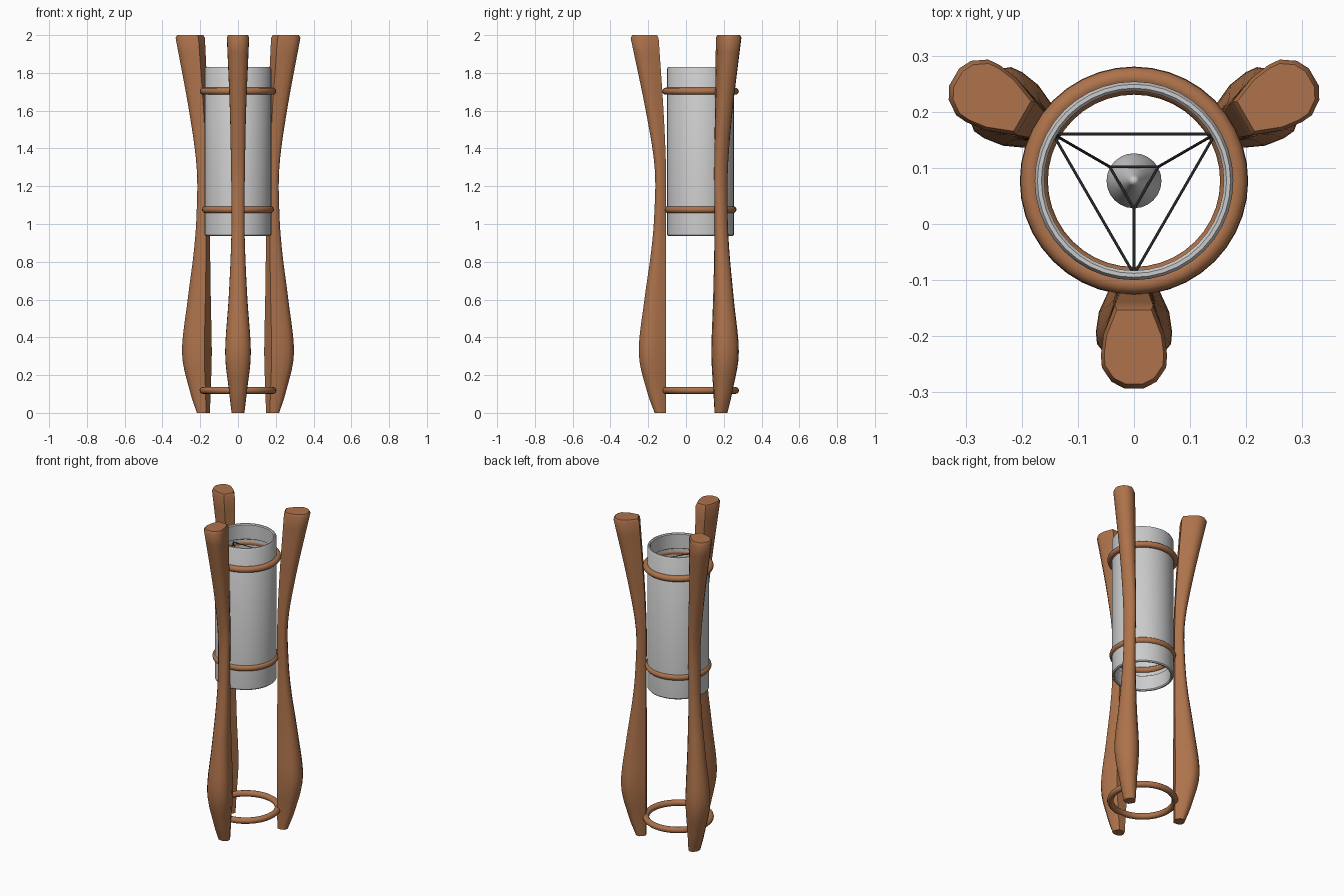
import bpy, bmesh, math
from mathutils import Vector

if "Cube" in bpy.data.objects:
    bpy.data.objects.remove(bpy.data.objects["Cube"])

CY = 0.077  # y of the common axis
wood = bpy.data.materials.new("wood")
wood.diffuse_color = (0.42, 0.17, 0.07, 1)
wood.use_nodes = True
wood.node_tree.nodes["Principled BSDF"].inputs["Base Color"].default_value = wood.diffuse_color
dark = bpy.data.materials.new("dark_wire")
dark.diffuse_color = (0.06, 0.06, 0.06, 1)
dark.use_nodes = True
dark.node_tree.nodes["Principled BSDF"].inputs["Base Color"].default_value = dark.diffuse_color


def finish(obj, mat=None, angle=35):
    if mat:
        obj.data.materials.append(mat)
    bpy.ops.object.select_all(action='DESELECT')
    obj.select_set(True)
    bpy.context.view_layer.objects.active = obj
    bpy.ops.object.shade_smooth_by_angle(angle=math.radians(angle))
    return obj


def mesh_object(name, bm):
    bmesh.ops.remove_doubles(bm, verts=bm.verts, dist=1e-5)
    bmesh.ops.recalc_face_normals(bm, faces=bm.faces)
    me = bpy.data.meshes.new(name)
    bm.to_mesh(me)
    bm.free()
    obj = bpy.data.objects.new(name, me)
    bpy.context.collection.objects.link(obj)
    return obj


def spline(pts, steps):
    """Catmull-Rom through the stations."""
    p = [Vector(q) for q in pts]
    p = [2 * p[0] - p[1]] + p + [2 * p[-1] - p[-2]]
    out = []
    for i in range(1, len(p) - 2):
        a, b, c, d = p[i - 1:i + 3]
        for s in range(steps):
            t = s / steps
            out.append(0.5 * (2 * b + (c - a) * t + (2 * a - 5 * b + 4 * c - d) * t * t
                              + (3 * b - a - 3 * c + d) * t ** 3))
    return out + [p[-2]]


def lathe(name, profile, closed, segs=40, mat=None):
    bm = bmesh.new()
    vs = [bm.verts.new((r, CY, z)) for r, z in profile]
    n = len(vs)
    es = [bm.edges.new((vs[i], vs[(i + 1) % n])) for i in range(n if closed else n - 1)]
    bmesh.ops.spin(bm, geom=vs + es, cent=(0, CY, 0), axis=(0, 0, 1),
                   angle=2 * math.pi, steps=segs)
    return finish(mesh_object(name, bm), mat)


# Legs: stations are (z, inner radius, outer radius, half width)
stations = [(0, .183, .243, .034), (.12, .183, .285, .048), (.32, .183, .327, .068),
            (.6, .183, .297, .05), (.85, .183, .262, .038), (1.05, .183, .245, .034),
            (1.3, .183, .243, .037), (1.6, .196, .29, .043), (1.985, .222, .37, .059)]
stations = [Vector(s[:4]) for s in stations]
# Half cross-section: (fraction from inner to outer, fraction of half width)
half = [(0, .58), (.35, .92), (.6, 1), (.75, .97), (.92, .68), (1, .3)]
section = half + [(a, -b) for a, b in reversed(half)]


def leg(name, ang):
    rows = spline(stations, 5)
    z, ri, ro, w = rows[-1]
    rows.append(Vector((2.0, ri + .008, ro - .008, w - .006)))  # softened top edge
    d = Vector((math.cos(ang), math.sin(ang), 0))
    s = Vector((-d.y, d.x, 0))
    bm = bmesh.new()
    rings = []
    for z, ri, ro, w in rows:
        rings.append([bm.verts.new(Vector((0, CY, z)) + d * (ri + (ro - ri) * a) + s * (w * b))
                      for a, b in section])
    n = len(section)
    for lo, hi in zip(rings, rings[1:]):
        for i in range(n):
            bm.faces.new((lo[i], lo[(i + 1) % n], hi[(i + 1) % n], hi[i]))
    bm.faces.new(rings[0])
    bm.faces.new(rings[-1])
    finish(mesh_object(name, bm), wood, 40)


angles = [math.radians(a) for a in (-90, 30, 150)]
for name, a in zip(("front_leg", "back_right_leg", "back_left_leg"), angles):
    leg(name, a)

# Wooden hoops
for name, z, major in (("upper_hoop", 1.703, .184), ("middle_hoop", 1.076, .172),
                       ("lower_hoop", .119, .185)):
    bpy.ops.mesh.primitive_torus_add(major_segments=40, minor_segments=12, major_radius=major,
                                     minor_radius=.0185, location=(0, CY, z))
    hoop = bpy.context.object
    hoop.name = name
    finish(hoop, wood, 60)

# Open tube with thicker lips at both ends
lathe("lantern_tube", [(.165, .937), (.172, .937), (.177, .943), (.177, 1.822), (.172, 1.83),
                       (.165, 1.83), (.16, 1.824), (.16, 1.735), (.168, 1.73),
                       (.168, 1.037), (.16, 1.032), (.16, .943)], True)

# Hanging drop in the middle
lathe("hanging_drop", [(0, 1.345), (.02, 1.35), (.036, 1.362), (.046, 1.38), (.049, 1.4),
                       (.045, 1.425), (.035, 1.46), (.022, 1.5), (.01, 1.545), (0, 1.575)],
      False, 24)


# Wire frame: outer triangle, spokes and small triangle
def on_circle(r, ang, z):
    return Vector((r * math.cos(ang), CY + r * math.sin(ang), z))


def wire(name, a, b):
    v = b - a
    bpy.ops.mesh.primitive_cylinder_add(vertices=8, radius=.0025, depth=v.length,
                                        location=(a + b) / 2,
                                        rotation=v.to_track_quat('Z', 'Y').to_euler())
    obj = bpy.context.object
    obj.name = name
    finish(obj, dark)


outer = [on_circle(.167, a, 1.72) for a in angles]
inner = [on_circle(.05, a, 1.5) for a in angles]
for i in range(3):
    j = (i + 1) % 3
    wire("outer_wire", outer[i], outer[j])
    wire("inner_wire", inner[i], inner[j])
    wire("spoke_wire", outer[i], inner[i])
